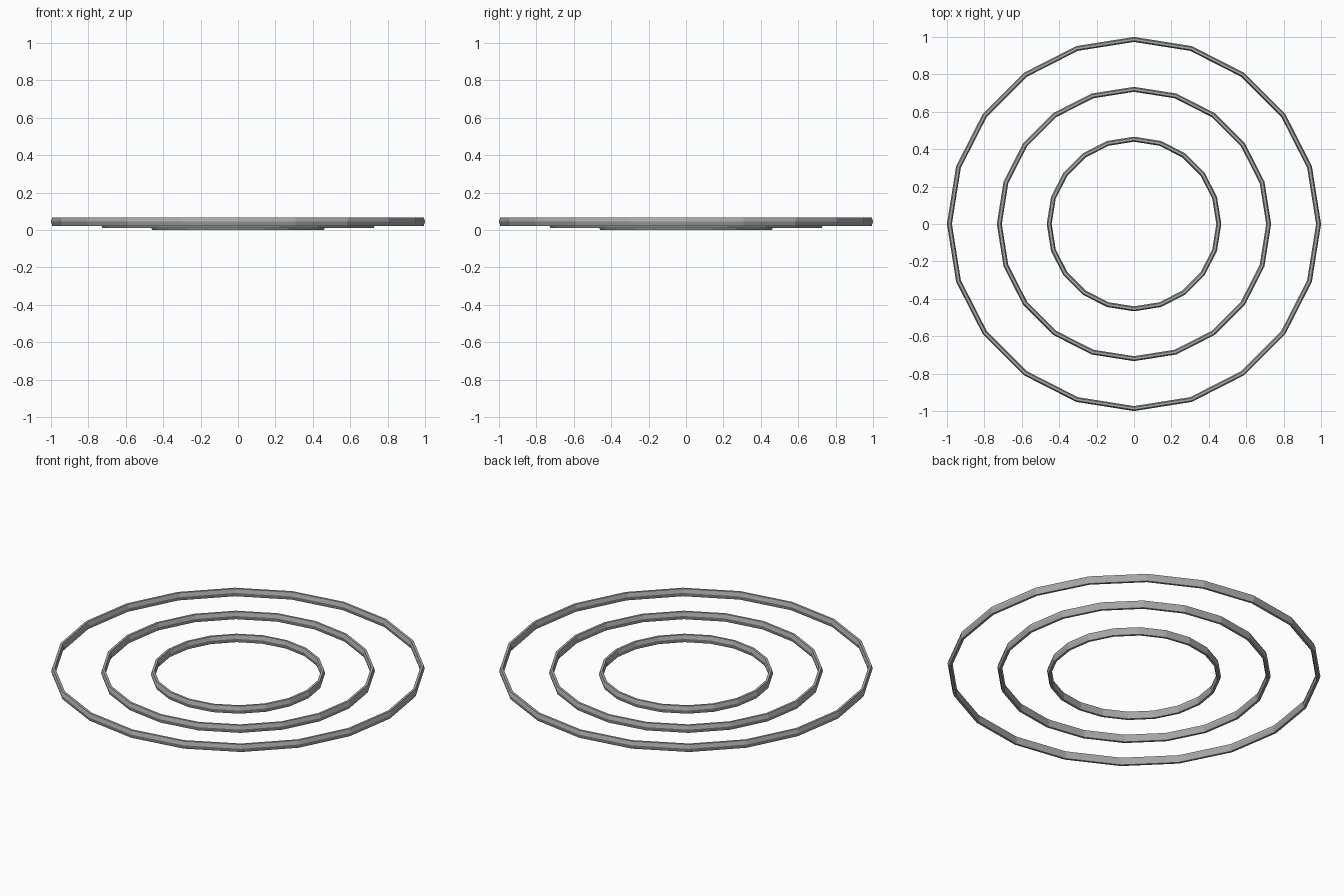
import bpy, bmesh, math

if "Cube" in bpy.data.objects:
    bpy.data.objects.remove(bpy.data.objects["Cube"])

SEGMENTS = 20        # sides around each ring
SIDES = 6            # sides of the tube section
HALF_WIDTH = 0.0133  # section reaches this far in and out at mid height
HALF_HEIGHT = 0.022  # narrow flat strips on top and bottom
STEP = 0.0113        # rise from one ring to the next

grey = bpy.data.materials.new("mid_grey")
grey.diffuse_color = (0.4, 0.4, 0.4, 1)
grey.use_nodes = True
grey.node_tree.nodes["Principled BSDF"].inputs["Base Color"].default_value = grey.diffuse_color


def make_ring(name, radius, height):
    """Flat-shaded ring with a tall hexagonal tube."""
    bm = bmesh.new()
    loops = []
    for i in range(SEGMENTS):
        a = math.tau * i / SEGMENTS
        loop = []
        for j in range(SIDES):
            b = math.tau * j / SIDES
            r = radius + HALF_WIDTH * math.cos(b)
            z = height + HALF_HEIGHT * math.sin(b) / math.sin(math.pi / 3)
            loop.append(bm.verts.new((r * math.cos(a), r * math.sin(a), z)))
        loops.append(loop)
    for i in range(SEGMENTS):
        p, q = loops[i], loops[(i + 1) % SEGMENTS]
        for j in range(SIDES):
            k = (j + 1) % SIDES
            bm.faces.new((p[j], q[j], q[k], p[k]))
    bmesh.ops.recalc_face_normals(bm, faces=bm.faces)
    mesh = bpy.data.meshes.new(name)
    bm.to_mesh(mesh)
    bm.free()
    mesh.materials.append(grey)
    obj = bpy.data.objects.new(name, mesh)
    bpy.context.collection.objects.link(obj)


# Three concentric rings, each wider one slightly higher
for n, name in enumerate(("inner_ring", "middle_ring", "outer_ring")):
    make_ring(name, 0.4533 + 0.2667 * n, HALF_HEIGHT + STEP * n)
